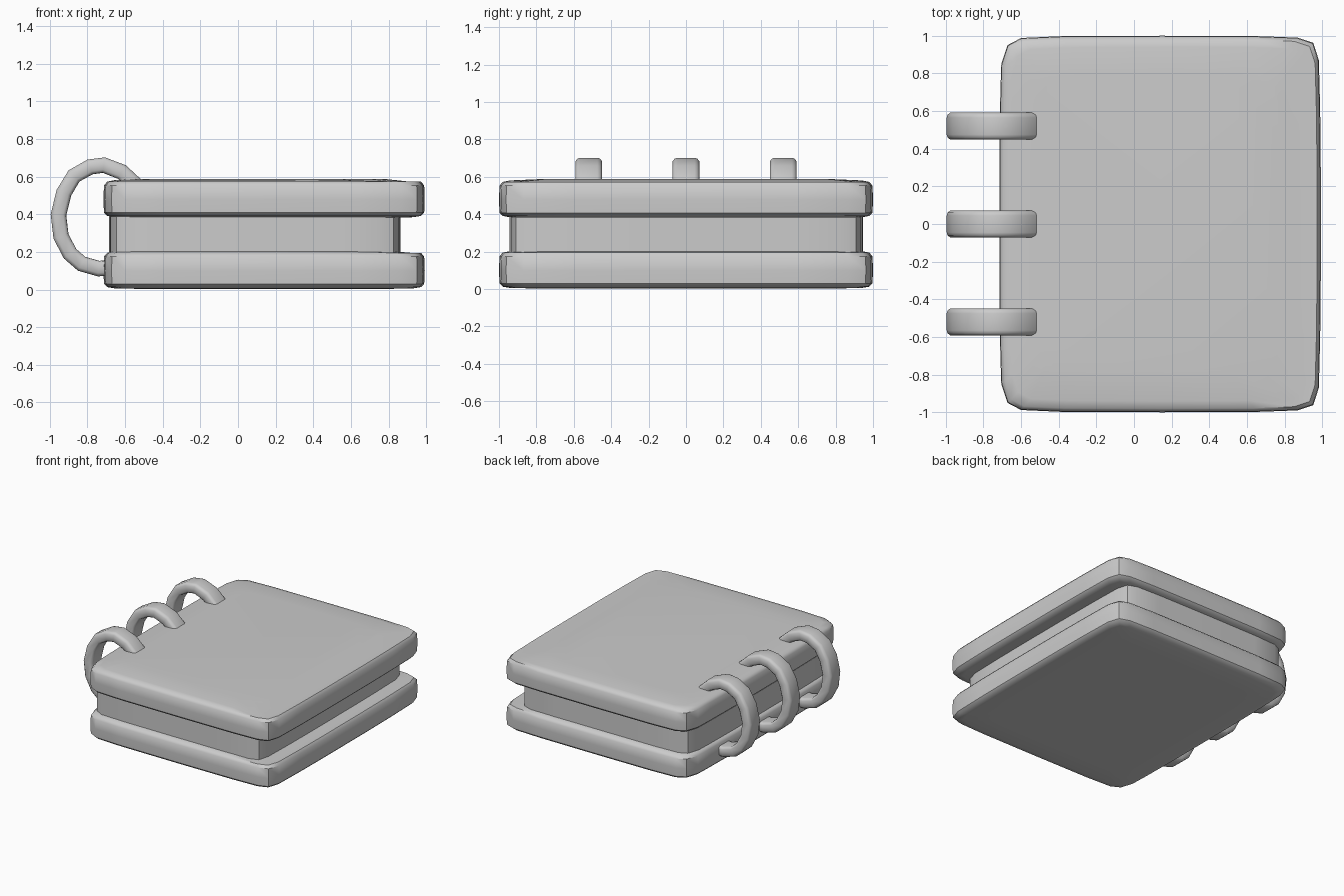
import bpy, bmesh
from mathutils import Vector

if "Cube" in bpy.data.objects:
    bpy.data.objects.remove(bpy.data.objects["Cube"])


def finish(bm, name, angle):
    bmesh.ops.recalc_face_normals(bm, faces=bm.faces)
    mesh = bpy.data.meshes.new(name)
    bm.to_mesh(mesh)
    bm.free()
    obj = bpy.data.objects.new(name, mesh)
    bpy.context.collection.objects.link(obj)
    bpy.ops.object.select_all(action='DESELECT')
    obj.select_set(True)
    bpy.context.view_layer.objects.active = obj
    bpy.ops.object.shade_smooth_by_angle(angle=angle)
    return obj


def loft(bm, loops, closed_section=True):
    """Bridge equal-length loops of points and cap both ends."""
    rows = [[bm.verts.new(p) for p in loop] for loop in loops]
    n = len(rows[0])
    for a, b in zip(rows, rows[1:]):
        for i in range(n):
            j = (i + 1) % n
            bm.faces.new((a[i], a[j], b[j], b[i]))
    bm.faces.new(rows[0])
    bm.faces.new(rows[-1])


# Softly rounded plan outline: the +y half, mirrored for the other side
HALF = [(-.715, .40), (-.71, .70), (-.705, .85), (-.672, .95), (-.60, .988),
        (-.38, .998), (.15, 1.0), (.65, .998), (.87, .99), (.952, .962),
        (.982, .87), (.989, .60), (.992, .30)]
OUTLINE = HALF + [(x, -y) for x, y in reversed(HALF)]


def slab(name, x0, x1, y1, profile, droop=0.0):
    """Stack insets of the outline; profile is a list of (inset, z)."""
    loops = []
    cx, hx = (x0 + x1) / 2, (x1 - x0) / 2
    for inset, z in profile:
        loop = []
        for x, y in OUTLINE:
            u = (x - .1385) / .8535
            t = max(0, u - .3) / .7
            dz = -droop * t * t if z == profile[-2][1] else 0
            loop.append((cx + u * (hx - inset), y * (y1 - inset), z + dz))
        loops.append(loop)
    bm = bmesh.new()
    loft(bm, loops)
    return finish(bm, name, 0.7)


# Two thick padded covers
for name, z in (("bottom_cover", 0.0), ("top_cover", .378)):
    slab(name, -.715, .992, 1.0,
         [(.22, z + .003), (.06, z + .006), (.02, z + .013), (.003, z + .03),
          (0, z + .10), (.003, z + .175), (.02, z + .195),
          (.06, z + .203), (.22, z + .21)], droop=.01)

# Page block between the covers
slab("pages", -.685, .862, .945, [(0, .17), (0, .29), (0, .42)])

# Binding rings: outer edge of the open loop in the xz plane
RING = [(-.47, .53), (-.52, .59), (-.596, .66), (-.707, .702), (-.80, .69),
        (-.90, .633), (-.963, .53), (-.995, .40), (-.98, .27), (-.925, .165),
        (-.85, .10), (-.745, .07), (-.62, .075)]
# Rounded strap section: (distance inward, y offset)
SECTION = [(.018, -.071), (.004, -.06), (0, -.045), (0, .045), (.004, .06),
           (.018, .071), (.066, .071), (.08, .06), (.083, .045),
           (.083, -.045), (.08, -.06), (.066, -.071)]


def ring(name, y):
    pts = [Vector(p) for p in RING]
    loops = []
    for i, p in enumerate(pts):
        d = (pts[min(i + 1, len(pts) - 1)] - pts[max(i - 1, 0)]).normalized()
        inward = Vector((-d.y, d.x))
        loops.append([(p.x + inward.x * a, y + b, p.y + inward.y * a)
                      for a, b in SECTION])
    bm = bmesh.new()
    loft(bm, loops)
    return finish(bm, name, 0.75)


for label, y in (("front", -.52), ("middle", 0), ("back", .52)):
    ring("binding_ring_" + label, y)
